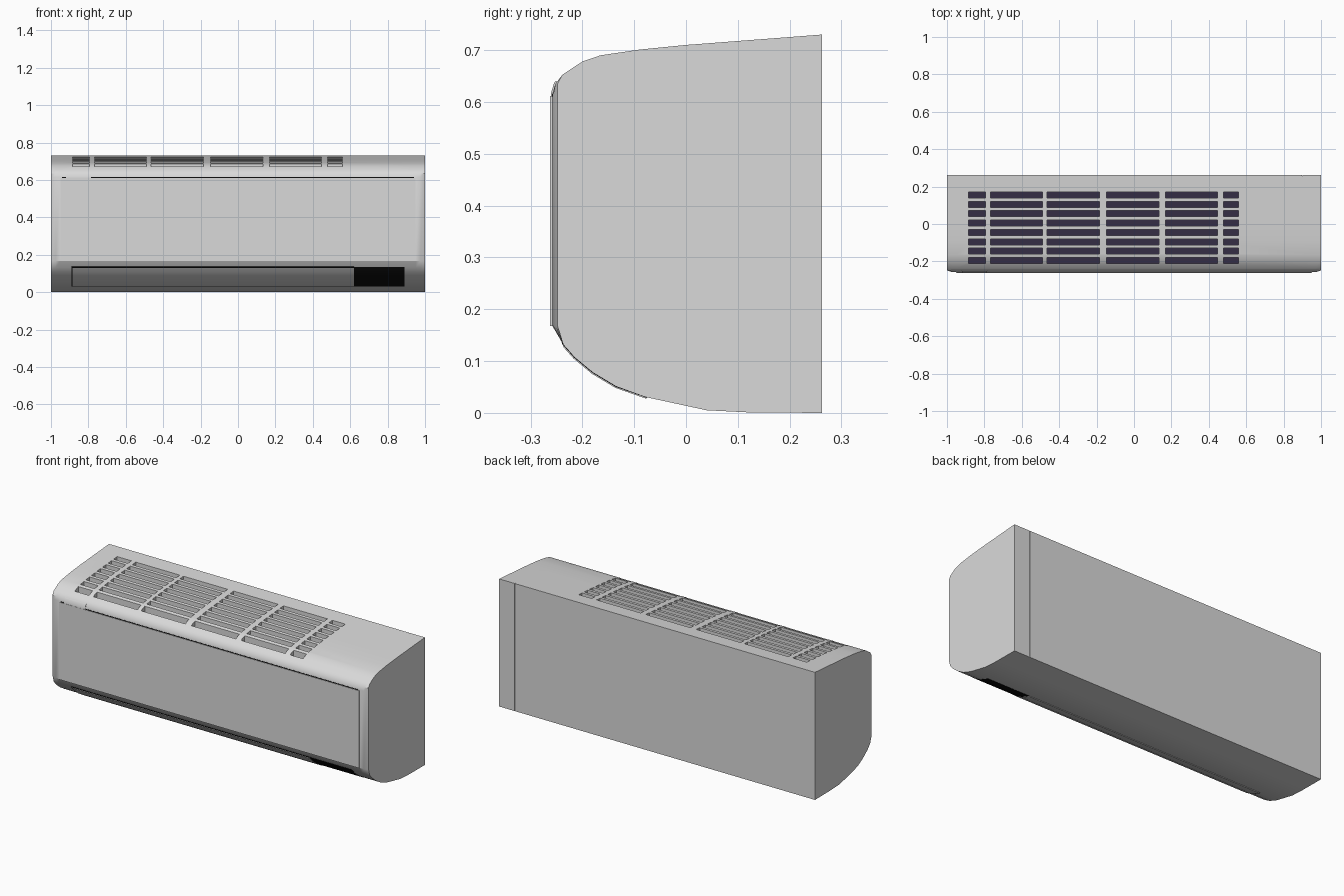
import bpy, bmesh, math
from mathutils import Vector

if "Cube" in bpy.data.objects:
    bpy.data.objects.remove(bpy.data.objects["Cube"], do_unlink=True)


def material(name, rgb):
    m = bpy.data.materials.new(name)
    m.use_nodes = True
    m.diffuse_color = (*rgb, 1)
    m.node_tree.nodes["Principled BSDF"].inputs["Base Color"].default_value = (*rgb, 1)
    return m


CASE = material("light grey plastic", (0.7, 0.7, 0.7))
GRILLE = material("dark violet mesh", (0.035, 0.027, 0.06))
BLACK = material("black opening", (0.004, 0.004, 0.004))

# Side profile as (y, z): underside, front and top
LOWER = [(0.12, 0.001), (0.04, 0.005), (-0.08, 0.031), (-0.135, 0.051),
         (-0.18, 0.078), (-0.215, 0.107), (-0.237, 0.132), (-0.258, 0.168)]
UPPER = [(-0.258, 0.615), (-0.252, 0.635), (-0.238, 0.653), (-0.2, 0.678),
         (-0.165, 0.69), (-0.09, 0.701), (0, 0.71), (0.262, 0.73)]
FRONT = LOWER + UPPER


def lerp_at(points, value, axis):
    for a, b in zip(points, points[1:]):
        if a[axis] <= value <= b[axis]:
            return Vector(a).lerp(Vector(b), (value - a[axis]) / (b[axis] - a[axis]))


def finish(name, bm, mats, angle=27):
    bmesh.ops.recalc_face_normals(bm, faces=bm.faces)
    mesh = bpy.data.meshes.new(name)
    bm.to_mesh(mesh)
    bm.free()
    ob = bpy.data.objects.new(name, mesh)
    bpy.context.collection.objects.link(ob)
    for m in mats:
        mesh.materials.append(m)
    return ob


def smooth(ob, angle=27):
    bpy.ops.object.select_all(action='DESELECT')
    ob.select_set(True)
    bpy.context.view_layer.objects.active = ob
    bpy.ops.object.shade_smooth_by_angle(angle=math.radians(angle))


def loft(bm, sections):
    """Join (x, [(y, z)...]) rings with quads and cap both ends."""
    rings = [[bm.verts.new((x, y, z)) for y, z in pts] for x, pts in sections]
    n = len(rings[0])
    for a, b in zip(rings, rings[1:]):
        for i in range(n):
            j = (i + 1) % n
            bm.faces.new((a[i], a[j], b[j], b[i]))
    bm.faces.new(rings[0])
    bm.faces.new(rings[-1])


def box(bm, x0, x1, y0, y1, z0, z1):
    loft(bm, [(x, [(y0, z0), (y1, z0), (y1, z1), (y0, z1)]) for x in (x0, x1)])


def plate(name, x0, x1, z0, z1, lift, mat):
    """Thin skin that follows the front profile between two heights."""
    pts = [lerp_at(FRONT, z0, 1)]
    pts += [Vector(p) for p in FRONT if z0 + 0.001 < p[1] < z1 - 0.001]
    pts.append(lerp_at(FRONT, z1, 1))
    outer, inner = [], []
    for i, p in enumerate(pts):
        d = (pts[min(i + 1, len(pts) - 1)] - pts[max(i - 1, 0)]).normalized()
        normal = Vector((-d.y, d.x))
        outer.append(p + normal * lift)
        inner.append(p - normal * 0.002)
    bm = bmesh.new()
    loft(bm, [(x, outer + inner[::-1]) for x in (x0, x1)])
    ob = finish(name, bm, [mat])
    smooth(ob)
    return ob


# Casing: lofted profile, with the front edges eased back at both ends
def clamped(limit):
    return [(max(y, limit), z) for y, z in [(0.262, 0)] + FRONT]


ends = [(1, -0.248), (0.99, -0.252), (0.975, -0.256), (0.95, -0.258)]
bm = bmesh.new()
loft(bm, [(-x, clamped(c)) for x, c in ends] + [(x, clamped(c)) for x, c in ends[::-1]])
casing = finish("casing", bm, [CASE, GRILLE])

# Air intake slots with dark floors, and the seam on the back
COLUMNS = [(-0.885, -0.795), (-0.767, -0.488), (-0.465, -0.185),
           (-0.147, 0.135), (0.168, 0.447), (0.478, 0.56)]
bm = bmesh.new()
for row in range(8):
    y = 0.155 - row * 0.05
    floor = lerp_at(UPPER, y, 0).y - 0.03
    for x0, x1 in COLUMNS:
        box(bm, x0, x1, y - 0.016, y + 0.016, floor, 0.8)
box(bm, 0.898, 0.902, 0.257, 0.3, -0.1, 0.8)
bm.normal_update()
for f in bm.faces:
    if abs(f.normal.z) > 0.9 and 0.5 < f.calc_center_median().z < 0.75:
        f.material_index = 1
cutter = finish("slot_cutter", bm, [CASE, GRILLE])
cutter.hide_render = True

cut = casing.modifiers.new("slots", 'BOOLEAN')
cut.operation = 'DIFFERENCE'
cut.solver = 'EXACT'
cut.object = cutter
bpy.context.view_layer.objects.active = casing
bpy.ops.object.modifier_apply(modifier=cut.name)
bpy.data.objects.remove(cutter, do_unlink=True)
smooth(casing)

# Front cover with its finger tab and top seam
plate("front_cover", -0.95, 0.95, 0.168, 0.611, 0.004, CASE)
plate("cover_tab", -0.92, -0.785, 0.611, 0.639, 0.003, CASE)
plate("cover_seam", -0.94, 0.94, 0.611, 0.615, 0.001, BLACK)

# Outlet: air vane, the dark opening beside it and the gaps around it
plate("air_vane", -0.885, 0.62, 0.03, 0.13, 0.003, CASE)
plate("outlet_opening", 0.62, 0.89, 0.03, 0.135, 0.001, BLACK)
plate("vane_top_gap", -0.89, 0.62, 0.13, 0.136, 0.001, BLACK)
plate("vane_end_gap", -0.89, -0.885, 0.03, 0.13, 0.001, BLACK)
